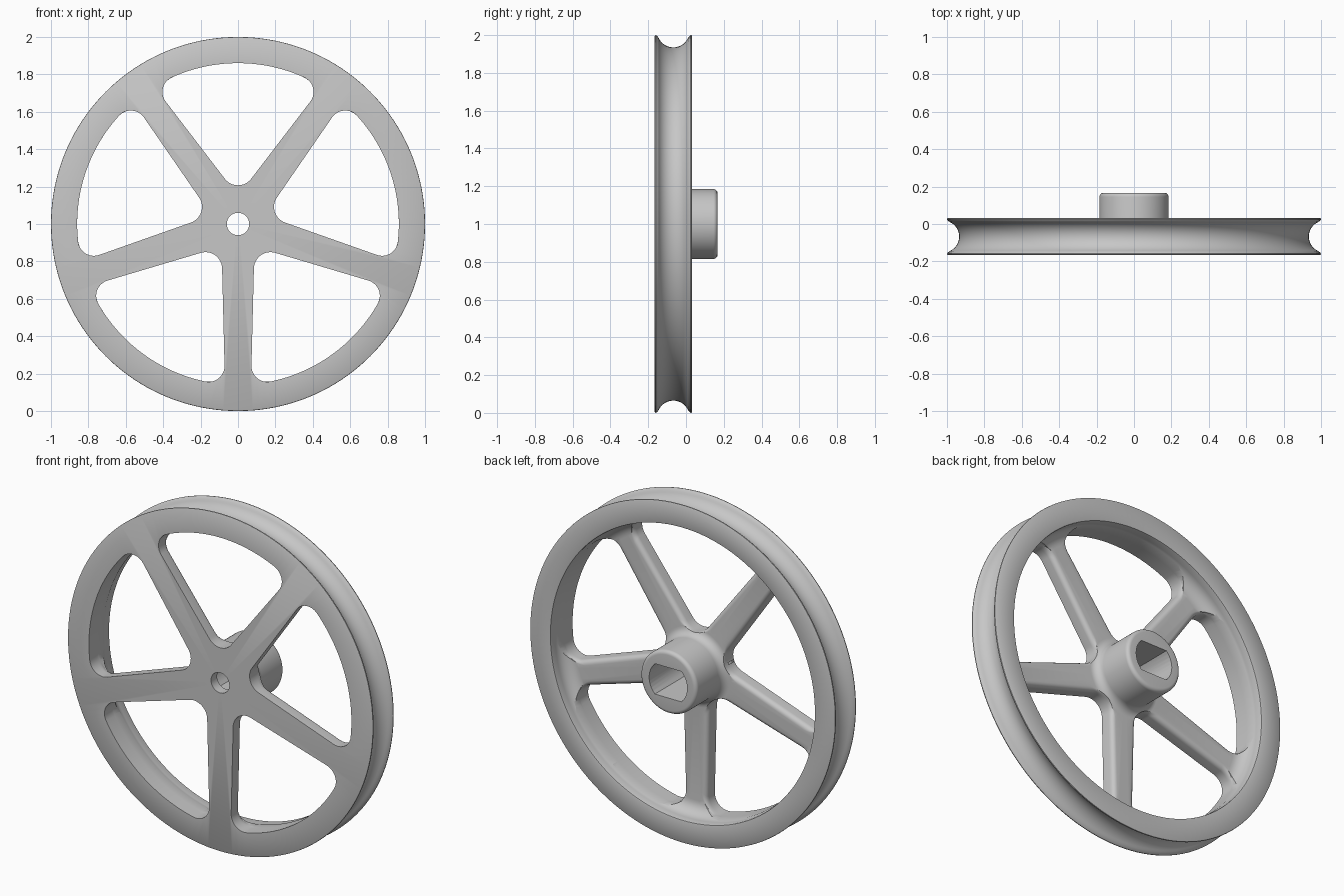
import bpy, bmesh, math

if "Cube" in bpy.data.objects:
    bpy.data.objects.remove(bpy.data.objects["Cube"])

FRONT, BACK = -0.167, 0.033      # rim faces
WEB = -0.085                     # back face of the spokes
HUB_END = 0.167
BORE, HUB_R, RIM_IN = 0.06, 0.185, 0.86


def arc(cx, cy, r, a0, a1, n):
    """Points on an arc, angles in degrees."""
    return [(cx + r * math.cos(math.radians(a0 + (a1 - a0) * i / n)),
             cy + r * math.sin(math.radians(a0 + (a1 - a0) * i / n))) for i in range(n + 1)]


def skin(bm, rings, closed):
    """Join matching closed rings of points, looping round or capping the ends."""
    vs = [[bm.verts.new(p) for p in ring] for ring in rings]
    m = len(vs)
    for i in range(m if closed else m - 1):
        a, b = vs[i], vs[(i + 1) % m]
        for j in range(len(a)):
            k = (j + 1) % len(a)
            bm.faces.new((a[j], a[k], b[k], b[j]))
    if not closed:
        bm.faces.new(vs[0])
        bm.faces.new(vs[-1])


def finish(bm, name):
    bmesh.ops.recalc_face_normals(bm, faces=bm.faces)
    me = bpy.data.meshes.new(name)
    bm.to_mesh(me)
    bm.free()
    ob = bpy.data.objects.new(name, me)
    bpy.context.collection.objects.link(ob)
    return ob


def cut(target, cutter):
    mod = target.modifiers.new("cut", 'BOOLEAN')
    mod.operation, mod.solver, mod.object = 'DIFFERENCE', 'EXACT', cutter
    bpy.context.view_layer.objects.active = target
    bpy.ops.object.modifier_apply(modifier=mod.name)
    bpy.data.objects.remove(cutter)


# Wheel body: lathed section (radius, y) with grooved rim, thin web and hub
mid = (FRONT + BACK) / 2
groove = [(1.02 - 0.085 * math.cos(t), mid + 0.085 * math.sin(t))
          for t in [math.radians(-66 + 132 * i / 20) for i in range(21)]]
wall = RIM_IN + 0.005
profile = [(BORE, FRONT), (0.994, FRONT), (0.999, FRONT + 0.003), (1.0, FRONT + 0.008),
           (0.996, FRONT + 0.014)]
profile += groove
profile += [(0.996, BACK - 0.014), (1.0, BACK - 0.008), (0.999, BACK - 0.003), (0.994, BACK)]
profile += [(wall + 0.008, BACK), (wall + 0.002, BACK - 0.002), (wall, BACK - 0.008)]
profile += arc(wall - 0.075, WEB + 0.075, 0.075, 0, -90, 8)          # rim fillet
profile += arc(HUB_R + 0.05, WEB + 0.05, 0.05, 270, 180, 7)          # hub fillet
profile += arc(HUB_R - 0.022, HUB_END - 0.022, 0.022, 0, 90, 5)      # hub end rounding
profile += [(BORE, HUB_END)]

bm = bmesh.new()
N = 160
rings = []
for i in range(N):
    a = 2 * math.pi * i / N
    rings.append([(r * math.cos(a), y, 1 + r * math.sin(a)) for r, y in profile])
skin(bm, rings, True)
wheel = finish(bm, "spoked_pulley_wheel")


def window(o):
    """Outline of the top opening, widened by o on the spoke sides."""
    s = math.sin(math.radians(36))
    inner, outer, tip = 0.085 - o, 0.072 - o, 0.207
    fi = (tip * s - inner) / (1 - s)
    fo = 0.085 + o
    dist = RIM_IN - fo
    phi = 54 + math.degrees(math.asin((outer + fo) / dist))
    c = math.radians(phi)
    half = arc(0, tip + fi, fi, -90, -36, 8)
    half += arc(dist * math.cos(c), dist * math.sin(c), fo, -36, phi, 12)
    half += arc(0, 0, RIM_IN, phi, 90, 14)[1:]
    return half + [(-x, z) for x, z in half[-2:0:-1]]


# Five openings between the spokes, flared to round the spokes' back edges
E = 0.028
levels = [(-0.25, 0.0)]
for i in range(6):
    t = math.pi / 2 * i / 5
    levels.append((WEB - E + E * math.sin(t), E * (1 - math.cos(t))))
levels.append((0.1, E))
bm = bmesh.new()
for k in range(5):
    ca, sa = math.cos(k * math.tau / 5), math.sin(k * math.tau / 5)
    skin(bm, [[(x * ca - z * sa, y, 1 + x * sa + z * ca) for x, z in window(o)]
              for y, o in levels], False)
cut(wheel, finish(bm, "window_cutter"))

# Shaft socket with two flats, open at the back of the hub
flat, rad = 0.09, 0.125
a = math.degrees(math.asin(flat / rad))
outline = arc(0, 0, rad, -a, a, 10) + arc(0, 0, rad, 180 - a, 180 + a, 10)
bm = bmesh.new()
skin(bm, [[(x, y, 1 + z) for x, z in outline] for y in (-0.11, 0.3)], False)
cut(wheel, finish(bm, "socket_cutter"))

# Single grey finish
grey = bpy.data.materials.new("plain grey")
grey.diffuse_color = (0.57, 0.57, 0.57, 1)
grey.use_nodes = True
grey.node_tree.nodes["Principled BSDF"].inputs["Base Color"].default_value = grey.diffuse_color
wheel.data.materials.clear()
wheel.data.materials.append(grey)
for p in wheel.data.polygons:
    p.material_index = 0

bpy.ops.object.select_all(action='DESELECT')
wheel.select_set(True)
bpy.context.view_layer.objects.active = wheel
bpy.ops.object.shade_smooth_by_angle(angle=math.radians(32))
